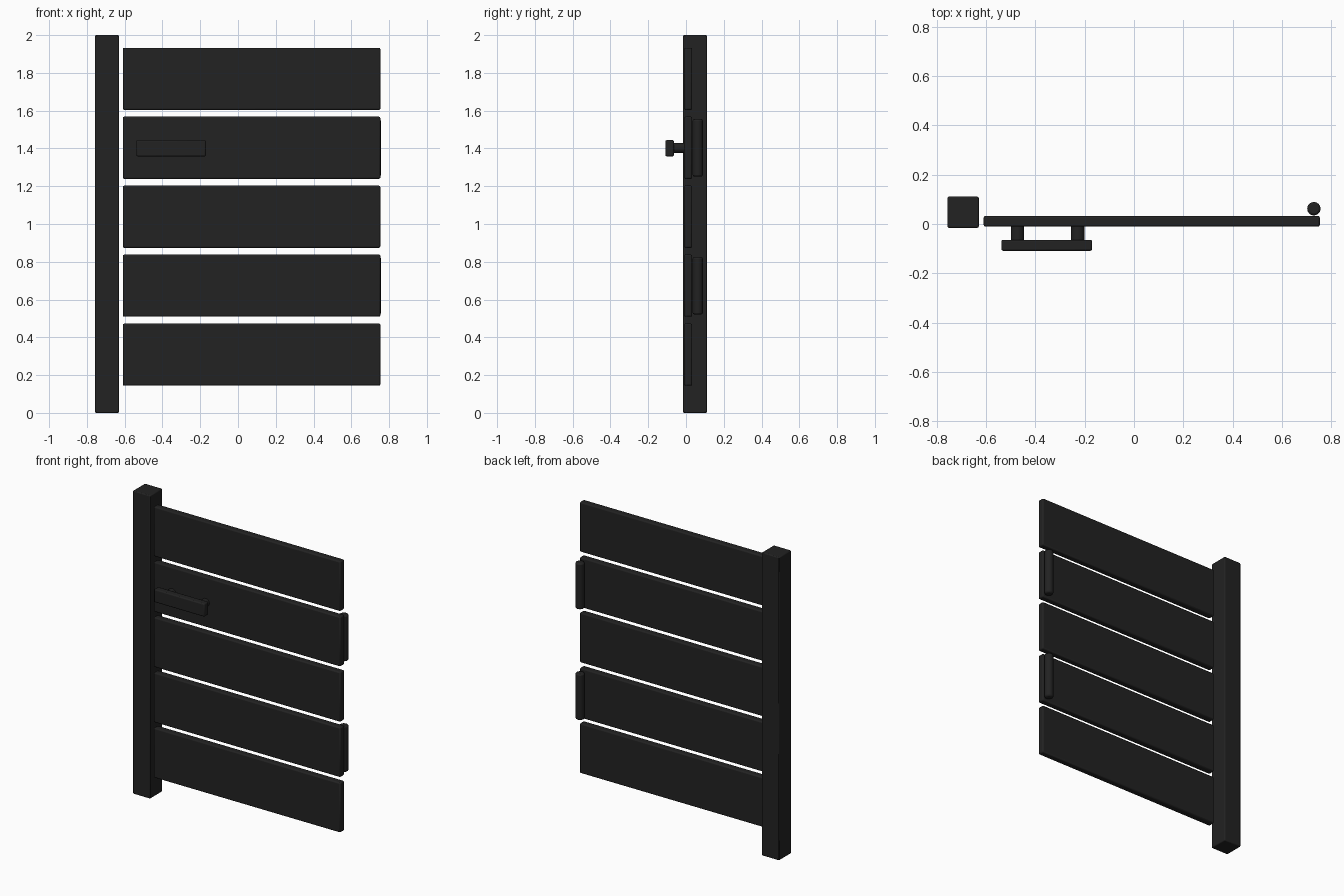
import bpy
from mathutils import Vector

cube = bpy.data.objects.get("Cube")
if cube:
    bpy.data.objects.remove(cube, do_unlink=True)

# Single dark finish
dark = bpy.data.materials.new("anthracite")
dark.use_nodes = True
colour = (0.016, 0.016, 0.016, 1)
dark.diffuse_color = colour
dark.node_tree.nodes["Principled BSDF"].inputs["Base Color"].default_value = colour


def finish(obj, name, bevel):
    obj.name = name
    obj.data.materials.append(dark)
    bpy.ops.object.transform_apply(location=False, rotation=True, scale=True)
    if bevel:
        mod = obj.modifiers.new("soft_edges", "BEVEL")
        mod.width = bevel
        mod.segments = 2
        mod.limit_method = "ANGLE"
    bpy.ops.object.shade_smooth_by_angle()


def box(name, low, high, bevel=0.006):
    low, high = Vector(low), Vector(high)
    bpy.ops.mesh.primitive_cube_add(size=1, location=(low + high) / 2)
    bpy.context.object.scale = high - low
    finish(bpy.context.object, name, bevel)


def rod(name, centre, radius, length, rotation=(0, 0, 0), bevel=0.0):
    bpy.ops.mesh.primitive_cylinder_add(
        vertices=32, radius=radius, depth=length, location=centre, rotation=rotation)
    finish(bpy.context.object, name, bevel)


# Square gate post
box("gate_post", (-0.757, -0.016, 0), (-0.63, 0.111, 2))

# Five horizontal boards
for i in range(5):
    z = 0.144 + i * 0.365
    box(f"board_{i + 1}", (-0.61, -0.011, z), (0.754, 0.033, z + 0.329), 0.008)

# Pull handle on two stand-offs
box("handle_bar", (-0.538, -0.109, 1.358), (-0.17, -0.064, 1.444), 0.007)
for side, x in (("right", -0.473), ("left", -0.228)):
    rod(f"handle_standoff_{side}", (x, -0.039, 1.402), 0.027, 0.06, (1.5708, 0, 0))

# Hinge barrels behind the second and fourth boards
for place, z in (("lower", 0.673), ("upper", 1.403)):
    rod(f"hinge_{place}", (0.73, 0.062, z), 0.027, 0.304, bevel=0.009)
